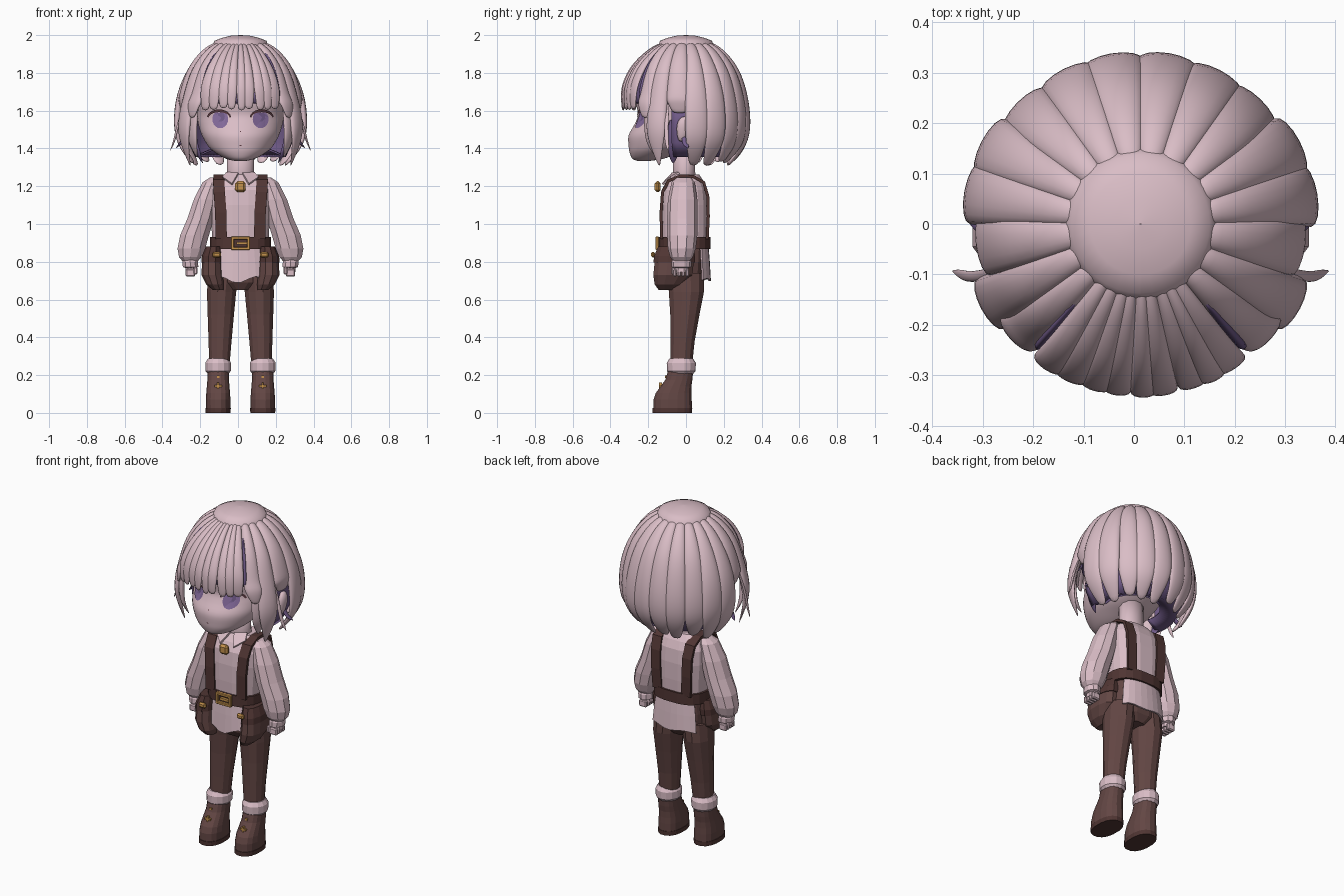
import bpy, bmesh, math, random
from mathutils import Vector

random.seed(4)
CX = 0.013                      # sideways offset of the whole figure
if "Cube" in bpy.data.objects:
    bpy.data.objects.remove(bpy.data.objects["Cube"])


def material(name, *rgb):
    m = bpy.data.materials.new(name)
    m.use_nodes = True
    m.diffuse_color = (*rgb, 1)
    m.node_tree.nodes["Principled BSDF"].inputs["Base Color"].default_value = (*rgb, 1)
    return m


ROSE = material("pale_rose", 0.70, 0.51, 0.565)
VIOLET = material("muted_violet", 0.165, 0.105, 0.25)
IRIS = material("iris_violet", 0.23, 0.145, 0.33)
BROWN = material("leather_brown", 0.125, 0.062, 0.058)
DARK = material("dark_brown", 0.08, 0.036, 0.033)
GOLD = material("brass", 0.56, 0.29, 0.075)
LASH = material("lash_brown", 0.11, 0.045, 0.055)


def finish(name, bm, mat, smooth=False, solid=0, subsurf=0):
    bmesh.ops.recalc_face_normals(bm, faces=bm.faces)
    for f in bm.faces:
        f.smooth = smooth
    me = bpy.data.meshes.new(name)
    bm.to_mesh(me)
    bm.free()
    me.materials.append(mat)
    ob = bpy.data.objects.new(name, me)
    ob.location.x = CX
    bpy.context.collection.objects.link(ob)
    if solid:
        ob.modifiers.new("thickness", 'SOLIDIFY').thickness = solid
    if subsurf:
        ob.modifiers.new("rounding", 'SUBSURF').levels = subsurf
        ob.modifiers["rounding"].render_levels = subsurf


def loft(name, rings, mat, closed=True, **kw):
    bm = bmesh.new()
    rows = [[bm.verts.new(p) for p in r] for r in rings]
    n = len(rows[0])
    for a, b in zip(rows, rows[1:]):
        for i in range(n if closed else n - 1):
            j = (i + 1) % n
            bm.faces.new((a[i], a[j], b[j], b[i]))
    if closed:
        bm.faces.new(rows[0])
        bm.faces.new(rows[-1])
    finish(name, bm, mat, **kw)


def ring(z, cx, rx, cy, ry, n=12, p=2.0):
    def sup(v):
        return math.copysign(abs(v) ** (2 / p), v)
    pts = [2 * math.pi * (i + 0.5) / n for i in range(n)]
    return [(cx + rx * sup(math.cos(a)), cy + ry * sup(math.sin(a)), z) for a in pts]


def stack(name, rows, mat, s=1, n=12, p=2.0, **kw):
    """Loft of level rings given as z, centre x, radius x, centre y, radius y."""
    loft(name, [ring(z, s * cx, rx, cy, ry, n, p) for z, cx, rx, cy, ry in rows], mat, **kw)


def box(name, centre, size, mat, bevel=0.0):
    bm = bmesh.new()
    bmesh.ops.create_cube(bm, size=1)
    for v in bm.verts:
        v.co = Vector([c * d for c, d in zip(v.co, size)]) + Vector(centre)
    if bevel:
        bmesh.ops.bevel(bm, geom=bm.edges[:], offset=bevel, segments=1, affect='EDGES')
    finish(name, bm, mat)


def spline(points, steps):
    """Smooth Catmull-Rom samples through the points."""
    v = [Vector(p) for p in points]
    v = [2 * v[0] - v[1]] + v + [2 * v[-1] - v[-2]]
    out = []
    for a, b, c, d in zip(v, v[1:], v[2:], v[3:]):
        for k in range(steps):
            t = k / steps
            out.append(0.5 * (2 * b + (c - a) * t + (2 * a - 5 * b + 4 * c - d) * t * t
                              + (3 * b - a - 3 * c + d) * t ** 3))
    return out + [v[-2]]


# Head: height, half width, front depth, back depth
HEAD = spline([(1.333, .025, -.255, -.2), (1.345, .075, -.283, -.12), (1.375, .13, -.298, -.04),
               (1.41, .17, -.304, .04), (1.47, .205, -.304, .12), (1.53, .224, -.272, .17),
               (1.58, .232, -.255, .2), (1.66, .235, -.265, .21), (1.78, .21, -.235, .19),
               (1.89, .12, -.13, .11)], 4)
loft("head", [ring(z, 0, w, (f + b) / 2, (b - f) / 2, 40) for z, w, f, b in HEAD], ROSE, smooth=True)


def on_face(x, z, gap):
    for lo, hi in zip(HEAD, HEAD[1:]):
        if lo[0] <= z <= hi[0]:
            _, w, f, b = lo.lerp(hi, (z - lo[0]) / (hi[0] - lo[0]))
            return (x, (f + b) / 2 - (b - f) / 2 * math.sqrt(max(0, 1 - (x / w) ** 2)) - gap, z)


def disc(name, x, z, rx, rz, mat, gap, top=1.0):
    """Oval plate on the face, its top cut at a share of its height."""
    rings = [[on_face(x + k * rx * math.cos(a), z + k * rz * min(top, math.sin(a)), gap)
              for a in [2 * math.pi * i / 20 for i in range(20)]] for k in (1, .75, .5, .05)]
    loft(name, rings, mat)


# Eyes, lashes, ears, nose and mouth marks
for s, side in ((1, "left"), (-1, "right")):
    disc(side + "_iris", s * .107, 1.555, .042, .048, IRIS, .004, .75)
    disc(side + "_pupil", s * .107, 1.568, .024, .026, VIOLET, .006, .8)
    arc = [math.radians(a) for a in range(5, 176, 17)]
    loft(side + "_lash", [[on_face(s * (.113 + r * math.cos(a)), 1.562 + h * math.sin(a), .009)
                           for a in arc] for r, h in ((.064, .045), (.056, .03))], LASH, closed=False)
    stack(side + "_ear", [(1.435, .285, .012, -.025, .012), (1.46, .29, .02, -.02, .028),
                          (1.51, .296, .022, -.015, .038), (1.545, .296, .02, -.012, .034),
                          (1.57, .29, .01, -.008, .015)], ROSE, s, smooth=True, subsurf=1)
disc("mouth", 0, 1.415, .006, .003, LASH, .003)
disc("nose_mark", 0, 1.49, .003, .003, LASH, .003)


# Hair: inner layer, crown and separate locks
def polar(az, r, z):
    a = math.radians(az)
    return Vector((r * math.sin(a), -r * math.cos(a), z))


def revolve(name, prof, start, end, mat, **kw):
    azs = [start + (end - start) * i / 36 for i in range(37)]
    loft(name, [[polar(a, r, z) for a in azs] for r, z in prof], mat,
         closed=False, smooth=True, **kw)


revolve("hair_inner_top", [(.10, 1.945), (.18, 1.89), (.24, 1.80), (.27, 1.68), (.275, 1.64)],
        0, 360, VIOLET, solid=.01)
revolve("hair_inner_back", [(.27, 1.68), (.284, 1.54), (.275, 1.43), (.24, 1.355), (.15, 1.39)],
        74, 286, VIOLET, solid=.01)
revolve("crown", [(.001, 2.0), (.05, 1.997), (.10, 1.985), (.137, 1.97), (.148, 1.945)],
        0, 360, ROSE)


def lock(name, az, prof, span, mat=ROSE, thick=.03, sway=0, tip=.35):
    """Tapered strand following a radius/height profile down from the crown."""
    path = spline([(r, z, 0) for r, z in prof], 2)
    rings, last = [], len(path) - 1
    for i, (r, z, _) in enumerate(path):
        t = i / last
        a = az + sway * t * t
        out, tan = polar(a, 1, 0), polar(a + 90, 1, 0)
        d = path[min(i + 1, last)] - path[max(i - 1, 0)]
        nor = (out * -d.y + Vector((0, 0, d.x))).normalized()
        fall = 1 if t < .7 else 1 - (1 - tip) * ((t - .7) / .3) ** 1.5
        w = max(r, .1) * math.radians(span) / 2 * fall
        h = thick * (.6 + .4 * math.sin(math.pi * min(1, t * 1.2))) * fall
        c = polar(a, r, z)
        rings.append([c + tan * w * math.cos(q) + nor * h * math.sin(q)
                      for q in [math.pi * k / 4 for k in range(8)]])
    loft(name, rings, mat, smooth=True, subsurf=1)


LONG = [(.118, 1.952), (.185, 1.907), (.258, 1.81), (.302, 1.68), (.322, 1.54), (.308, 1.42)]
FRINGE = [(.11, 1.955), (.175, 1.922), (.26, 1.845), (.31, 1.765), (.334, 1.69)]
SHORT = LONG[:4] + [(.31, 1.64), (.30, 1.585)]
for i in range(10):
    end = (.23 + random.uniform(-.015, .02), 1.318 + random.uniform(-.015, .015))
    wide = .012 if i in (0, 1, 8, 9) else 0     # fuller over the sides
    prof = LONG[:3] + [(r + wide, z) for r, z in LONG[3:] + [end]]
    lock("back_lock", 100 + 17.8 * i, prof, 24, sway=random.uniform(-3, 3), tip=.5)
for i in range(9):
    az = -32 + 8 * i + random.uniform(-1.5, 1.5)
    lock("fringe_lock", az, FRINGE + [(.332, 1.605 + random.uniform(-.008, .008))],
         random.uniform(10.5, 14), thick=random.uniform(.016, .024), sway=az * .06, tip=.6)
for s, side in ((1, "left"), (-1, "right")):
    lock(side + "_temple_lock", s * 81, SHORT, 26, sway=s * 3, tip=.6)
    lock(side + "_brow_lock", s * 46, LONG[:4] + [(.33, 1.63), (.335, 1.56)], 20, sway=s * 4)
    lock(side + "_parting_strand", s * 40, LONG[1:4] + [(.31, 1.66)], 5, VIOLET, .033, tip=.1)
    lock(side + "_cheek_lock", s * 62, LONG[:4] + [(.336, 1.54), (.335, 1.43), (.30, 1.305)], 22, tip=.08)
    lock(side + "_jaw_lock", s * 52, LONG[2:4] + [(.318, 1.54), (.31, 1.43), (.275, 1.35)], 15,
         thick=.018, sway=s * 4, tip=.08)
    lock(side + "_wisp", s * 72, [(.31, 1.64), (.345, 1.53), (.365, 1.44), (.385, 1.385)], 4,
         thick=.007, sway=s * 4, tip=.1)
    lock(side + "_inner_wisp", s * 88, [(.29, 1.48), (.315, 1.43), (.345, 1.40)], 6,
         VIOLET, .008, s * 4, .1)
    lock(side + "_inner_lock", s * 76, [(.25, 1.56), (.255, 1.46), (.235, 1.38), (.21, 1.32)], 16,
         VIOLET, .015, s * -5, .1)

# Neck, shirt and hips
stack("neck", [(1.2, 0, .08, -.005, .065), (1.28, 0, .073, -.01, .06), (1.42, 0, .073, -.01, .06)],
      ROSE, smooth=True)
stack("shirt", [(.89, 0, .15, -.008, .125), (1.0, 0, .155, -.008, .13), (1.1, 0, .162, -.008, .13),
                (1.18, 0, .16, -.008, .122), (1.225, 0, .145, -.005, .10),
                (1.262, 0, .095, 0, .07)], ROSE, n=20, p=2.8)
stack("hips", [(.65, 0, .06, -.002, .07), (.69, 0, .145, -.002, .095), (.80, 0, .155, -.005, .11),
               (.90, 0, .148, -.007, .12)], BROWN, n=16, p=2.6)
for name, mid, hem in (("shirt_front_tail", 0, .018), ("shirt_back_tail", 180, .007)):
    rows = []
    for z, rx, ry, jag in ((.89, .15, .125, 0), (.80, .165, .132, 0), (.705, .175, .138, hem)):
        azs = [math.radians(mid + d) for d in range(-56, 57, 14)]
        rows.append([(rx * math.sin(a), -.006 - ry * abs(math.cos(a)) ** .6 * math.copysign(1, math.cos(a)),
                      z + jag * math.sin(k * 1.3)) for k, a in enumerate(azs)])
    loft(name, rows, ROSE, closed=False, solid=.01)

# Belt and buckle
stack("belt", [(.868, 0, .164, -.008, .138), (.932, 0, .164, -.008, .138)], DARK, n=20, p=2.8)
for s in (1, -1):
    box("buckle_side", (s * .043, -.153, .898), (.016, .018, .07), GOLD, .003)
    box("buckle_bar", (0, -.153, .898 + s * .027), (.1, .018, .016), GOLD, .003)
box("buckle_prong", (.006, -.153, .898), (.055, .016, .014), GOLD)

# Collar and pendant
for s in (1, -1):
    loft("collar_flap", [[(s * .012, -.075, 1.272), (s * .075, -.04, 1.275)],
                         [(s * .045, -.128, 1.215), (s * .095, -.085, 1.25)]],
         ROSE, closed=False, solid=.012)
box("pendant", (0, -.15, 1.198), (.056, .032, .058), GOLD, .012)

for s, side in ((1, "left"), (-1, "right")):
    # Shoulder strap
    path = [(.102, -.137, .92), (.104, -.14, 1.06), (.112, -.132, 1.17), (.115, -.098, 1.235),
            (.112, -.03, 1.262), (.11, .04, 1.26), (.108, .1, 1.225), (.104, .123, 1.15),
            (.10, .126, 1.04), (.095, .12, .92)]
    loft(side + "_strap", [[(s * (x + w), y, z) for w in (-.03, .03)] for x, y, z in path],
         DARK, closed=False, solid=.016)
    # Sleeve, cuff and hand
    stack(side + "_sleeve", [(1.245, .135, .03, -.012, .04), (1.22, .15, .054, -.015, .062),
                             (1.13, .182, .068, -.018, .078), (1.03, .21, .074, -.02, .08),
                             (.94, .243, .08, -.02, .08), (.87, .26, .077, -.022, .074),
                             (.825, .266, .062, -.024, .06), (.80, .266, .04, -.024, .042)],
          ROSE, s, n=10)
    stack(side + "_cuff", [(.815, .266, .036, -.024, .046), (.80, .266, .044, -.024, .052),
                           (.772, .264, .043, -.024, .052), (.768, .264, .03, -.024, .04)],
          ROSE, s, n=10)
    stack(side + "_palm", [(.78, .264, .028, -.024, .04), (.745, .262, .032, -.026, .042)], ROSE, s, n=8)
    for k in range(4):
        box(side + "_finger", (s * .265, -.059 + .022 * k, .742), (.05, .02, .04), ROSE, .006)
    box(side + "_thumb", (s * .238, -.062, .752), (.02, .03, .04), ROSE, .006)
    # Hip pouch with flap and button
    stack(side + "_pouch", [(.65, .118, .028, -.10, .045), (.68, .135, .048, -.09, .078),
                            (.73, .15, .058, -.07, .106), (.82, .151, .053, -.06, .107),
                            (.872, .142, .04, -.055, .09)], BROWN, s, n=12, p=2.4)
    stack(side + "_pouch_flap", [(.795, .152, .057, -.063, .113), (.83, .151, .055, -.06, .112),
                                 (.88, .142, .043, -.055, .096)], DARK, s, n=12, p=2.4)
    box(side + "_pouch_button", (s * .126, -.174, .838), (.046, .022, .03), GOLD, .008)
    # Leg and fleece cuff
    stack(side + "_leg", [(.24, .112, .055, -.025, .058), (.38, .108, .063, -.018, .066),
                          (.52, .104, .072, -.006, .08), (.64, .1, .08, .002, .096),
                          (.74, .09, .082, -.002, .1)], BROWN, s, n=12)
    stack(side + "_fleece", [(.205, .118, .055, -.025, .062), (.222, .118, .069, -.025, .076),
                             (.265, .118, .07, -.025, .077), (.288, .118, .055, -.025, .062)],
          ROSE, s, n=14)
    # Boot, sole and brass lacing
    stack(side + "_boot", [(.02, .118, .065, -.071, .104), (.07, .118, .066, -.071, .103),
                           (.105, .118, .064, -.066, .096), (.14, .118, .061, -.053, .083),
                           (.175, .118, .058, -.038, .073), (.225, .118, .057, -.028, .067)],
          BROWN, s, n=16, p=2.3)
    stack(side + "_sole", [(0, .118, .067, -.072, .106), (.026, .118, .068, -.072, .107)],
          DARK, s, n=16, p=2.3)
    box(side + "_lace_bar", (s * .118, -.135, .143), (.038, .014, .01), GOLD)
    box(side + "_lace_post", (s * .118, -.135, .143), (.01, .016, .034), GOLD)
    box(side + "_boot_stud", (s * .118, -.104, .192), (.014, .014, .012), GOLD)
